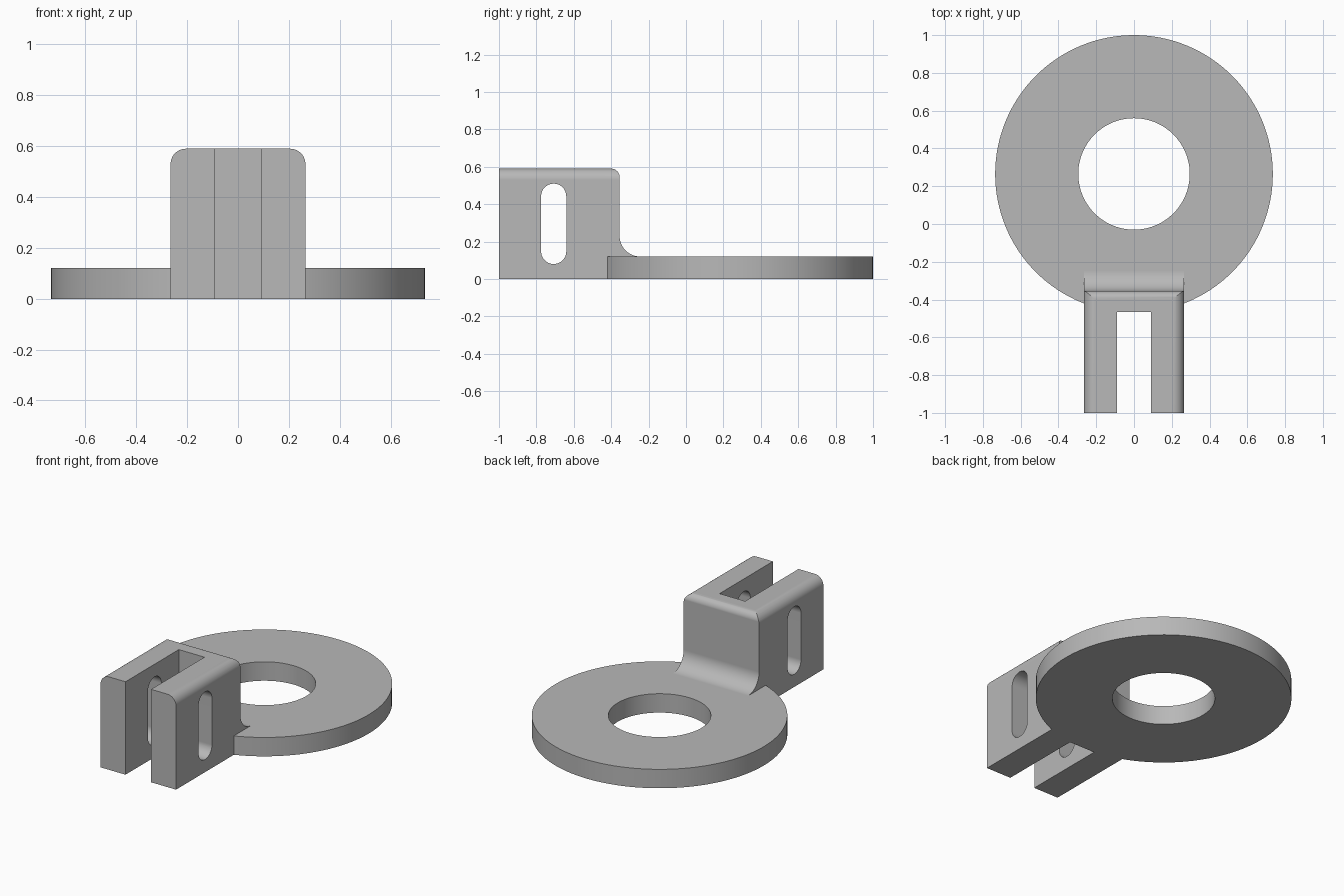
import bpy
import bmesh
from math import sin, cos, radians
from mathutils import Vector

default_cube = bpy.data.objects.get("Cube")
if default_cube:
    bpy.data.objects.remove(default_cube, do_unlink=True)

HALF_WIDTH = 0.265
TOP = 0.59
PLATE = 0.12
RING_Y = 0.265
BACK = -0.355

grey = bpy.data.materials.new("plain_grey")
grey.use_nodes = True
COLOUR = (0.48, 0.48, 0.48, 1)
grey.diffuse_color = COLOUR
grey.node_tree.nodes["Principled BSDF"].inputs["Base Color"].default_value = COLOUR


def arc(u, v, r, start, end, steps=14):
    """Points along an arc, angles in degrees."""
    angles = [radians(start + (end - start) * i / steps) for i in range(steps + 1)]
    return [(u + r * cos(a), v + r * sin(a)) for a in angles]


def prism(name, outline, axis, low, high):
    """Extrude a closed 2D outline along one axis."""
    place = {"x": lambda u, v: Vector((low, u, v)),
             "y": lambda u, v: Vector((u, low, v)),
             "z": lambda u, v: Vector((u, v, low))}[axis]
    offset = Vector([(high - low) * (a == axis) for a in "xyz"])
    bm = bmesh.new()
    face = bm.faces.new([bm.verts.new(place(u, v)) for u, v in outline])
    grown = bmesh.ops.extrude_face_region(bm, geom=[face], use_keep_orig=True)
    moved = [g for g in grown["geom"] if isinstance(g, bmesh.types.BMVert)]
    bmesh.ops.translate(bm, vec=offset, verts=moved)
    bmesh.ops.recalc_face_normals(bm, faces=bm.faces)
    mesh = bpy.data.meshes.new(name)
    bm.to_mesh(mesh)
    bm.free()
    obj = bpy.data.objects.new(name, mesh)
    bpy.context.collection.objects.link(obj)
    return obj


def combine(target, tool, operation):
    """Apply an exact boolean, then discard the tool object."""
    mod = target.modifiers.new("combine", "BOOLEAN")
    mod.object = tool
    mod.operation = operation
    mod.solver = "EXACT"
    graph = bpy.context.evaluated_depsgraph_get()
    mesh = bpy.data.meshes.new_from_object(target.evaluated_get(graph))
    target.modifiers.clear()
    target.data = mesh
    bpy.data.objects.remove(tool, do_unlink=True)


# Clevis block: side profile with back fillet, rounded along the top edges
fillet = 0.11
side_profile = ([(-1, 0), (BACK + fillet, 0)]
                + arc(BACK + fillet, PLATE + fillet, fillet, 270, 180)
                + arc(BACK - 0.045, TOP - 0.045, 0.045, 0, 90)
                + [(-1, TOP)])
bracket = prism("ring_bracket", side_profile, "x", -0.4, 0.4)

edge = 0.06
front_profile = ([(-HALF_WIDTH, -0.2), (HALF_WIDTH, -0.2)]
                 + arc(HALF_WIDTH - edge, TOP - edge, edge, 0, 90)
                 + arc(edge - HALF_WIDTH, TOP - edge, edge, 90, 180))
combine(bracket, prism("rounding", front_profile, "y", -1.2, 0.2), "INTERSECT")

# Flat ring plate
ring = prism("ring", arc(0, RING_Y, 0.735, 0, 360, 128)[:-1], "z", 0, PLATE)
combine(bracket, ring, "UNION")
hole = prism("hole", arc(0, RING_Y, 0.295, 0, 360, 96)[:-1], "z", -0.2, 0.4)
combine(bracket, hole, "DIFFERENCE")

# Open slot between the two prongs
gap = [(-0.09, -1.2), (0.09, -1.2), (0.09, -0.465), (-0.09, -0.465)]
combine(bracket, prism("gap", gap, "z", -0.2, 0.8), "DIFFERENCE")

# Long hole through both prongs
slot_r = 0.0675
slot = (arc(-0.7075, 0.51 - slot_r, slot_r, 0, 180)
        + arc(-0.7075, 0.08 + slot_r, slot_r, 180, 360))
combine(bracket, prism("cross_slot", slot, "x", -0.6, 0.6), "DIFFERENCE")

# Colour and shading
bracket.data.materials.clear()
bracket.data.materials.append(grey)
for poly in bracket.data.polygons:
    poly.material_index = 0
for obj in bpy.context.selected_objects:
    obj.select_set(False)
bracket.select_set(True)
bpy.context.view_layer.objects.active = bracket
bpy.ops.object.shade_smooth_by_angle(angle=radians(25))
weighted = bracket.modifiers.new("even_shading", "WEIGHTED_NORMAL")
weighted.keep_sharp = True
